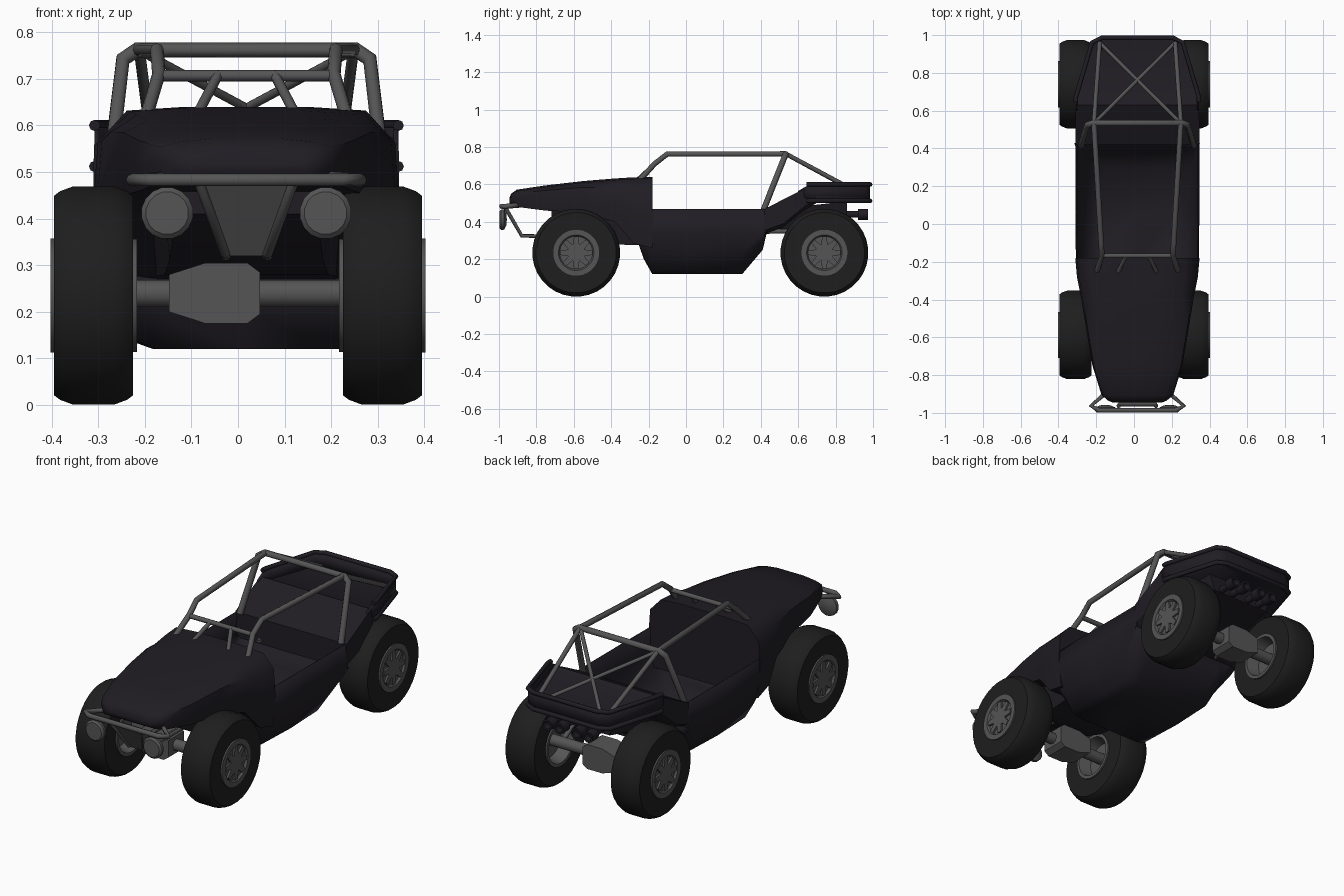
import bpy, bmesh
from math import pi, sin, cos, radians

if "Cube" in bpy.data.objects:
    bpy.data.objects.remove(bpy.data.objects["Cube"])


def material(name, c):
    m = bpy.data.materials.new(name)
    m.diffuse_color = (*c, 1)
    m.use_nodes = True
    m.node_tree.nodes["Principled BSDF"].inputs["Base Color"].default_value = m.diffuse_color
    return m


BODY = material("dark_paint", (0.014, 0.012, 0.017))
RUBBER = material("rubber", (0.013, 0.013, 0.013))
STEEL = material("steel", (0.09, 0.09, 0.09))
CX = 0.018  # body, cage and bumper sit slightly to one side of the wheels


def finish(name, bm, mat, angle=35, thick=0):
    bmesh.ops.remove_doubles(bm, verts=bm.verts, dist=1e-5)
    bmesh.ops.recalc_face_normals(bm, faces=bm.faces)
    me = bpy.data.meshes.new(name)
    bm.to_mesh(me)
    bm.free()
    me.materials.append(mat)
    ob = bpy.data.objects.new(name, me)
    bpy.context.collection.objects.link(ob)
    bpy.ops.object.select_all(action='DESELECT')
    ob.select_set(True)
    bpy.context.view_layer.objects.active = ob
    bpy.ops.object.shade_smooth_by_angle(angle=radians(angle))
    if thick:
        s = ob.modifiers.new("thickness", 'SOLIDIFY')
        s.thickness = thick
    return ob


def loft(name, sections, mat, closed=True, thick=0, angle=50):
    """Mirrored half sections (x, z) joined along y."""
    bm = bmesh.new()
    rings = []
    for y, half in sections:
        left = [(-x, z) for x, z in reversed(half) if x > 0]
        pts = half + left if closed else left + half
        rings.append([bm.verts.new((x + CX, y, z)) for x, z in pts])
    n = len(rings[0])
    for a, b in zip(rings, rings[1:]):
        for i in range(n if closed else n - 1):
            j = (i + 1) % n
            bm.faces.new((a[i], a[j], b[j], b[i]))
    if closed:
        bm.faces.new(rings[0])
        bm.faces.new(rings[-1])
    return finish(name, bm, mat, angle, thick)


def lathe(name, prof, n, axis, loc, mat, loop=False):
    """Spin (along, radius) points around the x or y axis."""
    bm = bmesh.new()
    rows = []
    for a, r in prof:
        row = []
        for k in range(n):
            t = 2 * pi * (k + 0.5) / n
            c, s = r * cos(t), r * sin(t)
            p = (a, c, s) if axis == 'x' else (c, a, s)
            row.append(bm.verts.new([u + v for u, v in zip(p, loc)]))
        rows.append(row)
    pairs = list(zip(rows, rows[1:])) + ([(rows[-1], rows[0])] if loop else [])
    for a, b in pairs:
        for k in range(n):
            j = (k + 1) % n
            bm.faces.new((a[k], a[j], b[j], b[k]))
    bmesh.ops.dissolve_degenerate(bm, dist=1e-5, edges=bm.edges)
    return finish(name, bm, mat)


def tube(name, pts, r, mat=STEEL, cyclic=False):
    cu = bpy.data.curves.new(name, 'CURVE')
    cu.dimensions = '3D'
    cu.bevel_depth, cu.bevel_resolution, cu.use_fill_caps = r, 2, True
    sp = cu.splines.new('POLY')
    sp.points.add(len(pts) - 1)
    for p, co in zip(sp.points, pts):
        p.co = (co[0] + CX, co[1], co[2], 1)
    sp.use_cyclic_u = cyclic
    cu.materials.append(mat)
    bpy.context.collection.objects.link(bpy.data.objects.new(name, cu))


def extrude_outline(name, pts, vec, mat):
    bm = bmesh.new()
    a = [bm.verts.new(p) for p in pts]
    b = [bm.verts.new([u + v for u, v in zip(p, vec)]) for p in pts]
    bm.faces.new(a)
    bm.faces.new(b)
    for i in range(len(a)):
        j = (i + 1) % len(a)
        bm.faces.new((a[i], a[j], b[j], b[i]))
    return finish(name, bm, mat)


# hood: y, half width, top, lower edge
hood = [(-0.945, .13, .525, .50), (-0.935, .155, .55, .487), (-0.905, .19, .572, .48),
        (-0.75, .238, .595, .46), (-0.55, .272, .618, .45), (-0.38, .30, .632, .40),
        (-0.28, .32, .638, .285), (-0.18, .329, .64, .26)]
loft("hood", [(y, [(0, e), (w * .96, e), (w, e + (t - e) * .45), (w * .97, e + (t - e) * .8),
                   (w * .78, t - .008), (w * .4, t), (0, t)]) for y, w, t, e in hood], BODY)

# narrow nose structure under the hood
loft("nose_frame", [(y, [(0, b), (w, b), (w + .03, .47), (0, .47)]) for y, b, w in
                    [(-.72, .41, .15), (-.55, .31, .165), (-.45, .28, .175), (-.2, .275, .20)]], BODY)

# open cockpit tub: y, bottom, bottom half width, side half width
tub = [(-.25, .27, .24, .29), (-.225, .2, .24, .305), (-.18, .12, .24, .326), (.06, .12, .25, .328),
       (.30, .12, .24, .328), (.41, .25, .26, .328), (.43, .335, .28, .328)]
loft("cockpit_tub", [(y, [(0, b), (w * .8, b), (w, b + (.345 - b) * .08),
                          (w + .055, b + (.345 - b) * .5), (s, .345), (s - .004, .468)])
                     for y, b, w, s in tub], BODY, closed=False, thick=.006, angle=60)

# rear deck rising behind the cockpit into the tray floor, and the housing below
loft("rear_deck", [(y, [(0, b), (w - .03, b), (w, b + .02), (w, t), (0, t)]) for y, b, t, w in
                   [(.42, .335, .468, .328), (.52, .37, .52, .328), (.63, .46, .575, .326),
                    (.70, .502, .54, .318), (.96, .502, .53, .24), (.983, .502, .53, .19)]], BODY)
loft("engine_housing", [(y, [(0, b), (.17, b), (.2, t), (0, t)]) for y, b, t in
                        [(.43, .335, .38), (.6, .35, .48), (.86, .42, .51)]], BODY)

# tray walls with two rim rails
half = [(.326, .60), (.326, .67), (.24, .96), (.19, .985)]
plan = half + [(-x, y) for x, y in reversed(half)]
bm = bmesh.new()
rows = []
for z, front_z in ((.505, .555), (.605, .565)):
    rows.append([bm.verts.new((x + CX, y, front_z if y == .60 else z)) for x, y in plan])
for i in range(len(plan) - 1):
    bm.faces.new((rows[0][i], rows[0][i + 1], rows[1][i + 1], rows[1][i]))
finish("tray_wall", bm, BODY, thick=.01)
for z in (.512, .6):
    tube("tray_rail", [(x, max(y, .645), z) for x, y in plan], .012, BODY)

# wheels
tyre = [(-.085, .118), (-.085, .215), (-.072, .225), (-.045, .235), (.045, .235),
        (.072, .225), (.085, .215), (.085, .118)]
diff = [(-.148, .2), (-.148, .28), (-.07, .305), (.02, .305), (.047, .285), (.047, .195),
        (.02, .175), (-.07, .175)]
for y in (-.587, .74):
    for s in (-1, 1):
        c = (s * .31, y, .235)
        lathe("tyre", tyre, 32, 'x', c, RUBBER, loop=True)
        rim = [(-.093, .122), (-.093, .105), (-.03, .09), (-.03, 0), (.082, 0),
               (.082, .088), (.093, .095), (.093, .123)]
        lathe("rim", [(s * a, r) for a, r in rim], 32, 'x', c, STEEL, loop=True)
        star = []
        for k in range(8):
            for d, r in ((-.5, .048), (-.2, .088), (.2, .088), (.5, .048)):
                t = 2 * pi * (k + d * .9) / 8
                star.append((c[0] + s * .08, y + r * cos(t), .235 + r * sin(t)))
        extrude_outline("spokes", star, (s * .012, 0, 0), STEEL)
    # axle and differential
    lathe("axle", [(-.28, 0), (-.28, .03), (.28, .03), (.28, 0)], 12, 'x', (0, y, .239), STEEL)
    extrude_outline("differential", [(x, y - .065, z) for x, z in diff], (0, .13, 0), STEEL)

# rear trailing links
for s in (-1, 1):
    tube("trailing_link", [(s * .19, .42, .35), (s * .19, .58, .35), (s * .19, .74, .25)], .013)

# exhaust pipes
for x in (-.12, -.05, .05, .12):
    lathe("exhaust", [(.82, 0), (.82, .018), (.92, .018), (.92, .03), (.972, .03), (.972, .02),
                      (.94, .018), (.94, 0)], 12, 'y', (x + CX, 0, .44), BODY)

# roll cage
hoop = [(.298, .415, .465), (.265, .525, .742), (.235, .535, .762)]
tube("rear_hoop", hoop + [(-x, y, z) for x, y, z in reversed(hoop)], .0165)
for s in (-1, 1):
    tube("roof_rail", [(s * .23, .535, .763), (s * .192, -.10, .763), (s * .188, -.168, .71),
                       (s * .215, -.25, .62)], .0145)
    tube("rear_brace", [(s * .23, .535, .763), (s * .2, .96, .535)], .012)
    tube("cross_brace", [(s * .228, .535, .76), (-s * .2, .96, .53)], .01)
    tube("windscreen_strut", [(s * .06, -.168, .71), (s * .105, -.26, .625)], .011)
tube("windscreen_bar", [(-.188, -.168, .707), (.188, -.168, .707)], .0125)

# front bumper, skid plate and lamps
tube("bumper", [(-.245, -.962, .483), (-.205, -.986, .483), (.205, -.986, .483),
                (.245, -.962, .483), (.15, -.88, .49), (-.15, -.88, .49)], .0135, cyclic=True)
skid = [(-.098, -.965, .475), (.098, -.965, .475), (.045, -.878, .32), (-.045, -.878, .32)]
extrude_outline("skid_plate", [(x + CX, y, z) for x, y, z in skid], (0, .008, .004), STEEL)
for s in (-1, 1):
    tube("skid_tube", [(s * .1, -.965, .475), (s * .045, -.878, .325), (s * .045, -.5, .32)], .011)
    lathe("lamp", [(-.998, 0), (-.997, .046), (-.988, .056), (-.972, .055), (-.96, .03),
                   (-.958, 0)], 16, 'y', (CX + s * .17, 0, .412), STEEL)
